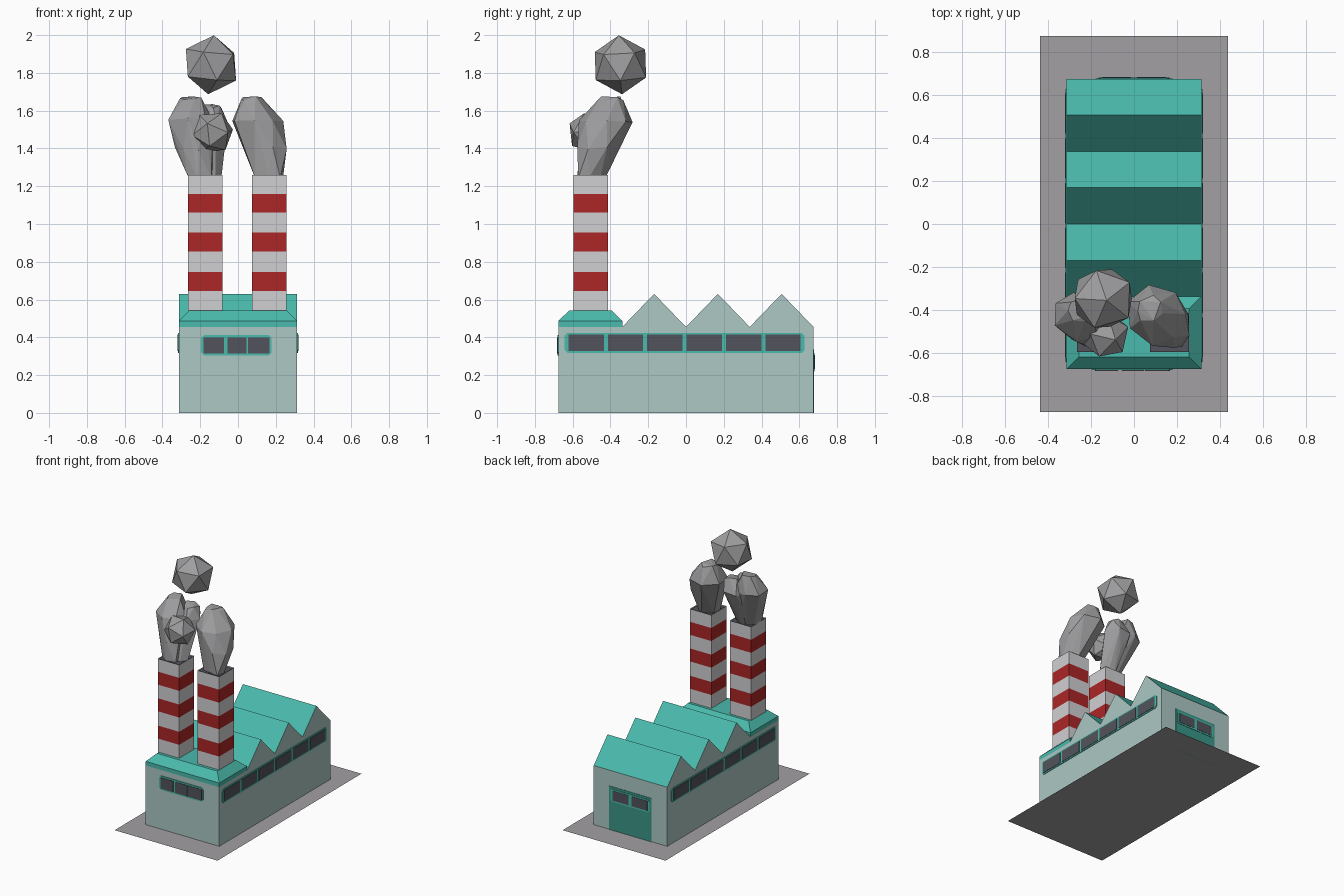
import bpy, bmesh, math, random
from mathutils import Vector, Euler

if "Cube" in bpy.data.objects:
    bpy.data.objects.remove(bpy.data.objects["Cube"])

random.seed(4)


def mat(name, r, g, b):
    lin = lambda c: (c / 255 / 12.92) if c < 11 else ((c / 255 + 0.055) / 1.055) ** 2.4
    m = bpy.data.materials.new(name)
    m.diffuse_color = (lin(r), lin(g), lin(b), 1)
    m.use_nodes = True
    m.node_tree.nodes["Principled BSDF"].inputs["Base Color"].default_value = m.diffuse_color
    return m


WALL = mat("pale_green_wall", 172, 200, 195)
TEAL = mat("teal_roof", 74, 186, 172)
DOOR = mat("dark_teal_door", 58, 150, 136)
GLASS = mat("dark_glass", 82, 84, 92)
WHITE = mat("chimney_white", 208, 208, 211)
RED = mat("chimney_red", 172, 38, 38)
SMOKE = mat("smoke_grey", 158, 158, 160)
GROUND = mat("ground_grey", 162, 160, 163)


def finish(name, bm, *mats):
    bmesh.ops.recalc_face_normals(bm, faces=bm.faces)
    me = bpy.data.meshes.new(name)
    bm.to_mesh(me)
    bm.free()
    for m in mats:
        me.materials.append(m)
    ob = bpy.data.objects.new(name, me)
    bpy.context.collection.objects.link(ob)
    return ob


def prism(points, direction):
    """Extrude a flat outline along a direction."""
    bm = bmesh.new()
    f = bm.faces.new([bm.verts.new(p) for p in points])
    ext = bmesh.ops.extrude_face_region(bm, geom=[f])
    bmesh.ops.translate(bm, vec=direction,
                        verts=[v for v in ext["geom"] if isinstance(v, bmesh.types.BMVert)])
    bmesh.ops.recalc_face_normals(bm, faces=bm.faces)
    return bm


def plate(name, axis, side, wall, u0, u1, z0, z1, thick, m, cut=0.0):
    """Thin panel on a wall facing +-x or +-y, with optional cut corners."""
    if cut:
        out = [(u0 + cut, z0), (u1 - cut, z0), (u1, z0 + cut), (u1, z1 - cut),
               (u1 - cut, z1), (u0 + cut, z1), (u0, z1 - cut), (u0, z0 + cut)]
    else:
        out = [(u0, z0), (u1, z0), (u1, z1), (u0, z1)]
    if axis == "x":
        return finish(name, prism([(side * wall, u, z) for u, z in out], (side * thick, 0, 0)), m)
    return finish(name, prism([(u, side * wall, z) for u, z in out], (0, side * thick, 0)), m)


HX, HY, EAVE, PEAK = 0.313, 0.675, 0.455, 0.63

# ground sheet
bm = bmesh.new()
bm.faces.new([bm.verts.new(p) for p in
              [(-.438, -.875, 0), (.438, -.875, 0), (.438, .875, 0), (-.438, .875, 0)]])
finish("ground_sheet", bm, GROUND)

# hall with sawtooth roof; upward faces are teal
outline = [(-HY, 0), (-HY, EAVE), (-0.3375, EAVE)]
for i in range(3):
    y = -0.3375 + i * 0.3375
    outline += [(y + 0.16875, PEAK), (y + 0.3375, EAVE)]
outline.append((HY, 0))
bm = prism([(-HX, y, z) for y, z in outline], (2 * HX, 0, 0))
bmesh.ops.delete(bm, geom=[f for f in bm.faces if f.normal.z < -0.9], context="FACES")
for f in bm.faces:
    f.material_index = 1 if f.normal.z > 0.1 else 0
finish("factory_hall", bm, WALL, TEAL)

# bevelled flat roof over the front block
bm = bmesh.new()
rings = []
for z, inset in ((EAVE, 0), (0.487, 0), (0.542, 0.056)):
    x, y0, y1 = HX - inset, -HY + inset, -0.3375 - inset
    rings.append([bm.verts.new(p) for p in [(-x, y0, z), (x, y0, z), (x, y1, z), (-x, y1, z)]])
for a, b in zip(rings, rings[1:]):
    for i in range(4):
        bm.faces.new([a[i], a[(i + 1) % 4], b[(i + 1) % 4], b[i]])
bm.faces.new(rings[-1])
finish("front_roof_cap", bm, TEAL)

# side window bands, six panes each
for side, label in ((1, "right"), (-1, "left")):
    plate(f"{label}_window_frame", "x", side, HX, -0.642, 0.628, 0.317, 0.424, 0.005, TEAL, 0.015)
    for i in range(6):
        u = -0.622 + i * 0.2084
        plate(f"{label}_window_{i + 1}", "x", side, HX, u, u + 0.187, 0.327, 0.414, 0.008, GLASS)

# front window band
plate("front_window_frame", "y", -1, HY, -0.195, 0.178, 0.305, 0.412, 0.005, TEAL, 0.015)
for i, (a, b) in enumerate(((-0.182, -0.075), (-0.056, 0.046), (0.052, 0.168))):
    plate(f"front_window_{i + 1}", "y", -1, HY, a, b, 0.315, 0.400, 0.008, GLASS)

# back door with two framed panes
plate("back_door", "y", 1, HY, -0.18, 0.18, 0, 0.335, 0.003, DOOR)
plate("back_door_frame", "y", 1, HY, -0.165, 0.165, 0.22, 0.318, 0.006, TEAL, 0.012)
for s in (-1, 1):
    a, b = sorted((s * 0.013, s * 0.148))
    plate(f"back_door_window_{'left' if s > 0 else 'right'}", "y", 1, HY, a, b, 0.232, 0.307, 0.008, GLASS)

# striped square chimneys, open at the top
LEVELS = [0.54, 0.645, 0.745, 0.855, 0.955, 1.06, 1.16, 1.26]
for label, cx in (("left", -0.174), ("right", 0.165)):
    bm = bmesh.new()
    h, cy = 0.091, -0.505
    rings = [[bm.verts.new((cx + sx * h, cy + sy * h, z))
              for sx, sy in ((-1, -1), (1, -1), (1, 1), (-1, 1))] for z in LEVELS]
    for k in range(len(LEVELS) - 1):
        for i in range(4):
            j = (i + 1) % 4
            f = bm.faces.new([rings[k][i], rings[k][j], rings[k + 1][j], rings[k + 1][i]])
            f.material_index = k % 2
    finish(f"{label}_chimney", bm, WHITE, RED)
    bm = bmesh.new()
    bm.faces.new([bm.verts.new((cx + sx * h, cy + sy * h, 1.25))
                  for sx, sy in ((-1, -1), (1, -1), (1, 1), (-1, 1))])
    finish(f"{label}_chimney_mouth", bm, GLASS)


def plume(name, rings, n=7, jitter=0.012):
    """Faceted smoke: hull of jittered rings (x, y, z, radius)."""
    bm = bmesh.new()
    for k, (x, y, z, r) in enumerate(rings):
        for i in range(n):
            a = math.tau * (i + 0.5 * k) / n
            d = [random.uniform(-jitter, jitter) for _ in range(3)]
            bm.verts.new((x + r * math.cos(a) + d[0], y + r * math.sin(a) + d[1], z + d[2]))
    res = bmesh.ops.convex_hull(bm, input=bm.verts)
    bmesh.ops.delete(bm, geom=[v for v in set(res["geom_interior"])
                               if isinstance(v, bmesh.types.BMVert)], context="VERTS")
    finish(name, bm, SMOKE)


def puff(name, centre, radius, rot):
    """Loose icosahedral puff."""
    bm = bmesh.new()
    bmesh.ops.create_icosphere(bm, subdivisions=1, radius=radius)
    q = Euler(rot).to_matrix()
    for v in bm.verts:
        v.co = q @ v.co + Vector(centre)
    finish(name, bm, SMOKE)


# smoke rising and leaning backwards
plume("right_smoke", [(0.168, -0.503, 1.25, 0.077), (0.15, -0.47, 1.40, 0.11),
                      (0.105, -0.425, 1.55, 0.138), (0.075, -0.40, 1.665, 0.06)])
plume("left_smoke_outer", [(-0.195, -0.503, 1.25, 0.068), (-0.225, -0.47, 1.40, 0.10),
                           (-0.25, -0.43, 1.55, 0.12), (-0.255, -0.41, 1.665, 0.055)])
plume("left_smoke_inner", [(-0.155, -0.49, 1.25, 0.055), (-0.165, -0.44, 1.40, 0.08),
                           (-0.155, -0.385, 1.53, 0.10), (-0.14, -0.37, 1.625, 0.05)], 6)
puff("left_smoke_front_puff", (-0.135, -0.515, 1.485), 0.115, (0.4, 0.3, 0.5))
puff("high_smoke_puff", (-0.143, -0.347, 1.843), 0.157, (0.1, 0.05, 0.6))
